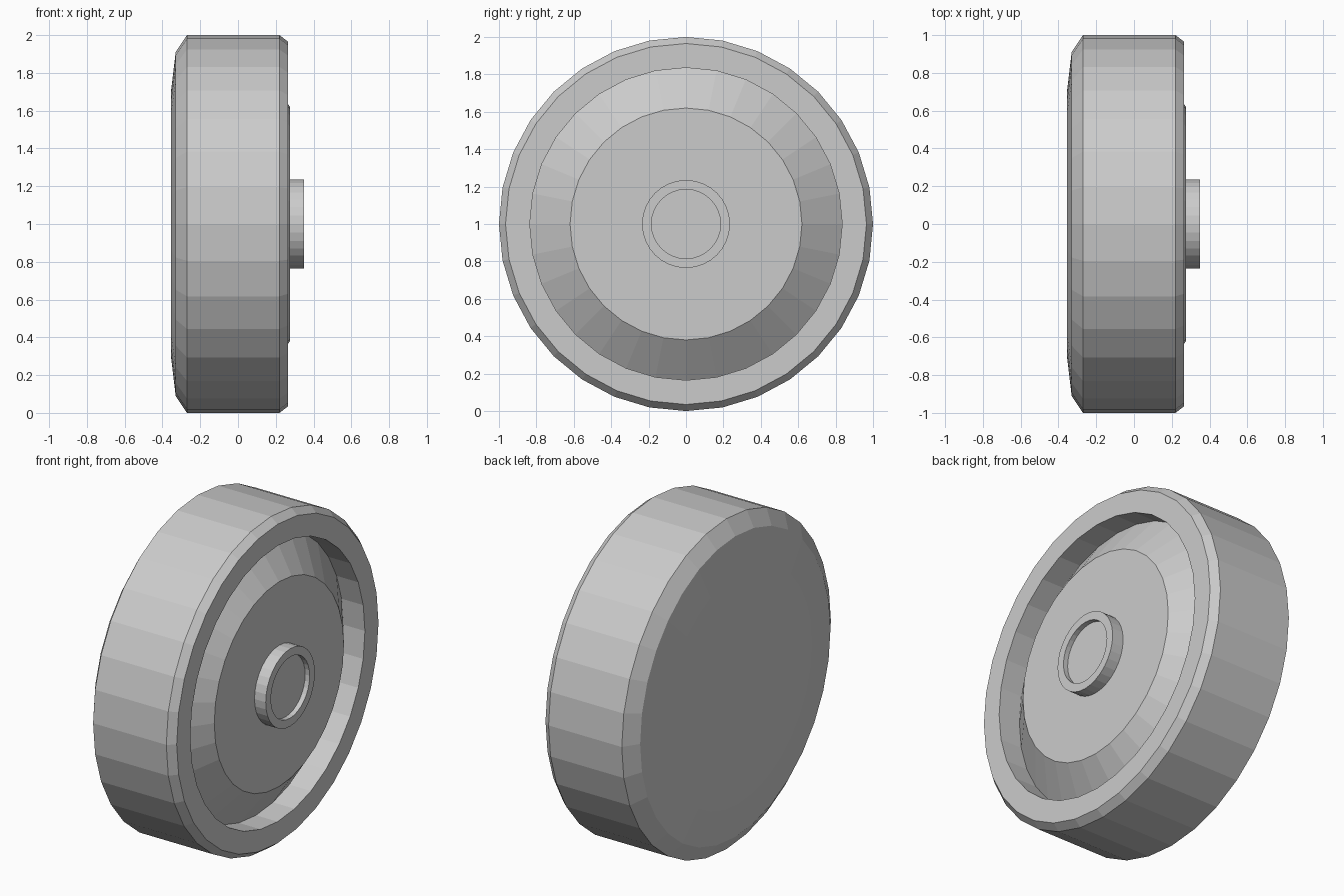
import bpy, bmesh, math

if "Cube" in bpy.data.objects:
    bpy.data.objects.remove(bpy.data.objects["Cube"])

SIDES = 32
CENTRE_Z = 1.0


def lathe(name, profile, sides=SIDES):
    """Revolve (x, radius) points around the wheel's x axis; radius 0 closes an end."""
    bm = bmesh.new()
    rings = []
    for x, r in profile:
        if r == 0:
            rings.append([bm.verts.new((x, 0, CENTRE_Z))] * sides)
        else:
            rings.append([bm.verts.new((x, r * math.sin(2 * math.pi * i / sides),
                                        CENTRE_Z + r * math.cos(2 * math.pi * i / sides)))
                          for i in range(sides)])
    for a, b in zip(rings, rings[1:]):
        for i in range(sides):
            j = (i + 1) % sides
            corners = list(dict.fromkeys((a[i], a[j], b[j], b[i])))
            bm.faces.new(corners)
    bmesh.ops.recalc_face_normals(bm, faces=bm.faces)
    mesh = bpy.data.meshes.new(name)
    bm.to_mesh(mesh)
    bm.free()
    obj = bpy.data.objects.new(name, mesh)
    bpy.context.collection.objects.link(obj)
    return obj


# Tyre with recessed dish: closed back, bevelled tread, rim lip, cone and face
lathe("wheel_body", [
    (-0.355, 0), (-0.355, 0.70), (-0.33, 0.91), (-0.27, 1.0),
    (0.22, 1.0), (0.265, 0.965), (0.265, 0.835),
    (0.12, 0.835), (0.275, 0.62), (0.275, 0),
])

# Raised hub ring with a shallow recess
lathe("hub", [
    (0.275, 0.235), (0.35, 0.235), (0.35, 0.185), (0.32, 0.185), (0.32, 0),
])
